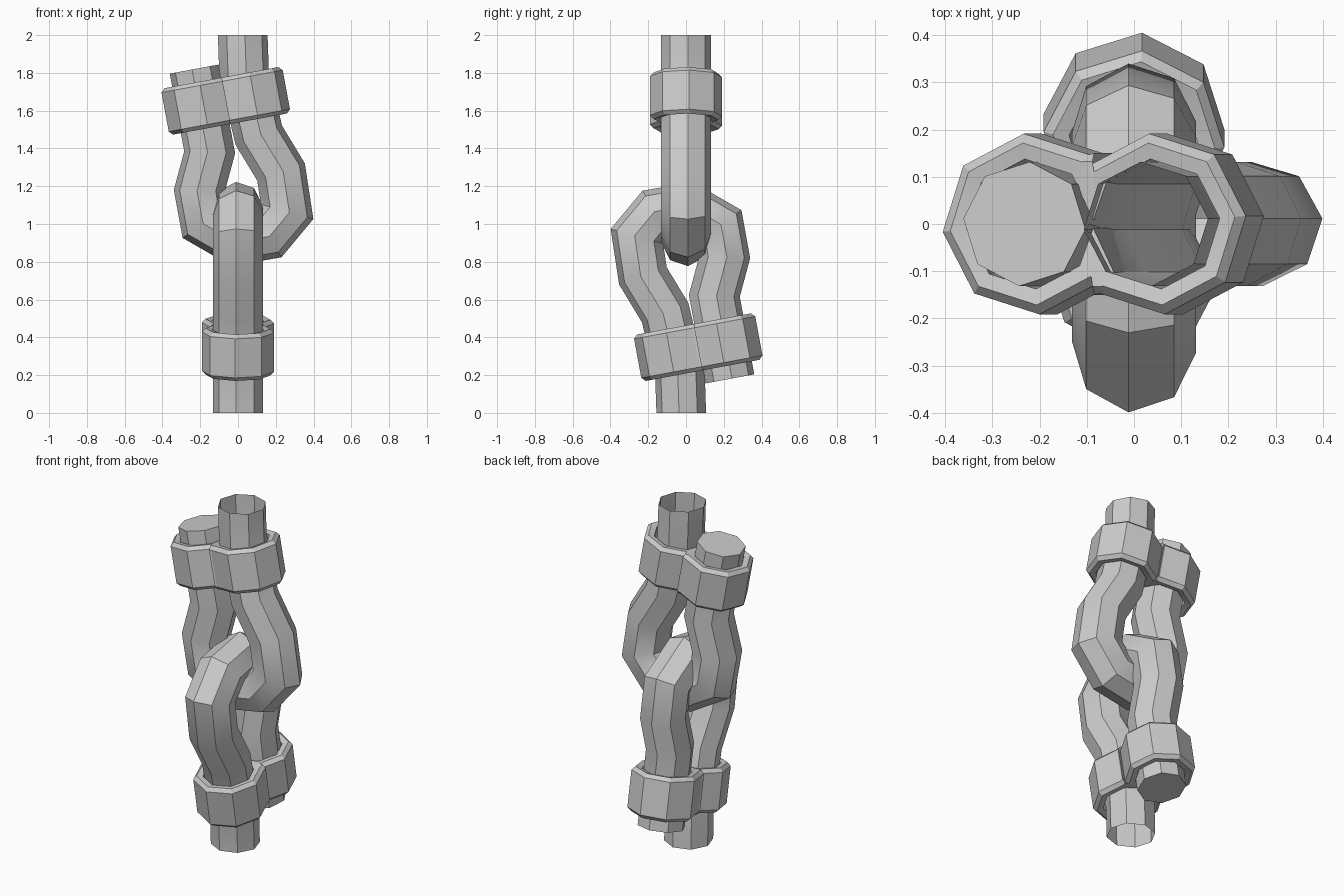
import bpy, bmesh
from math import cos, sin, radians
from mathutils import Vector, Matrix

if "Cube" in bpy.data.objects:
    bpy.data.objects.remove(bpy.data.objects["Cube"])

R = 0.132          # rope radius
SIDES = 8
TWIST = radians(5)

# Lower half = upper half turned 180 degrees about a diagonal horizontal axis
FLIP = Matrix(((0, -1, 0, 0), (-1, 0, 0, 0), (0, 0, -1, 2), (0, 0, 0, 1)))

# Rope centreline in the xz plane, from open end to capped end
PATH = [(0.025, 2.0), (0.032, 1.80), (0.11, 1.47), (0.228, 1.275), (0.26, 1.065),
        (0.16, 0.945), (-0.01, 0.915), (-0.175, 1.01), (-0.205, 1.175),
        (-0.15, 1.38), (-0.232, 1.82)]


def finish(bm, name, matrix):
    bmesh.ops.recalc_face_normals(bm, faces=bm.faces)
    me = bpy.data.meshes.new(name)
    bm.to_mesh(me)
    bm.free()
    me.transform(matrix)
    ob = bpy.data.objects.new(name, me)
    bpy.context.collection.objects.link(ob)
    bpy.ops.object.select_all(action='DESELECT')
    ob.select_set(True)
    bpy.context.view_layer.objects.active = ob
    bpy.ops.object.shade_smooth_by_angle(angle=radians(30))


def bridge(bm, a, b):
    n = len(a)
    for i in range(n):
        j = (i + 1) % n
        bm.faces.new((a[i], a[j], b[j], b[i]))


def rope(name, matrix):
    bm = bmesh.new()
    pts = [Vector((x, 0, z)) for x, z in PATH]
    dirs = [(b - a).normalized() for a, b in zip(pts, pts[1:])]
    rings = []
    for i, p in enumerate(pts):
        d0 = Vector((0, 0, -1)) if i == 0 else dirs[i - 1]
        d1 = d0 if i in (0, len(pts) - 1) else dirs[i]
        t = (d0 + d1).normalized()
        n = Vector((-t.z, 0, t.x)) / t.dot(d0)      # mitred bend
        ring = []
        for k in range(SIDES):
            a = TWIST + k * 2 * 3.14159265 / SIDES
            ring.append(bm.verts.new(p + n * R * cos(a) + Vector((0, R * sin(a), 0))))
        rings.append(ring)
    for a, b in zip(rings, rings[1:]):
        bridge(bm, a, b)
    bm.faces.new(rings[-1])                          # closed tail end
    finish(bm, name, matrix)


def eight_outline(r, waist):
    # Two octagonal lobes joined at a waist
    pts = []
    for side in (1, -1):
        for deg in range(-135, 136, 45):
            a = radians(deg) + TWIST
            pts.append((side * (0.135 + r * cos(a)), side * r * sin(a)))
        pts.append((0, side * waist))
    return pts


def clamp(name, matrix):
    bm = bmesh.new()
    # (lobe radius, waist half-width, height)
    section = [(0.192, 0.150, -0.105), (0.192, 0.150, 0.105), (0.172, 0.132, 0.125),
               (0.138, 0.008, 0.118), (0.138, 0.008, -0.118), (0.172, 0.132, -0.125)]
    loops = [[bm.verts.new((x, y, h)) for x, y in eight_outline(r, w)]
             for r, w, h in section]
    for a, b in zip(loops, loops[1:] + loops[:1]):
        bridge(bm, a, b)
    place = Matrix.Translation((-0.065, 0, 1.652)) @ Matrix.Rotation(radians(-10.5), 4, 'Y')
    finish(bm, name, matrix @ place)


# Two interlocked rope eyes, each with its clamp
for label, m in (("upper", Matrix.Identity(4)), ("lower", FLIP)):
    rope(label + "_rope_loop", m)
    clamp(label + "_clamp", m)
